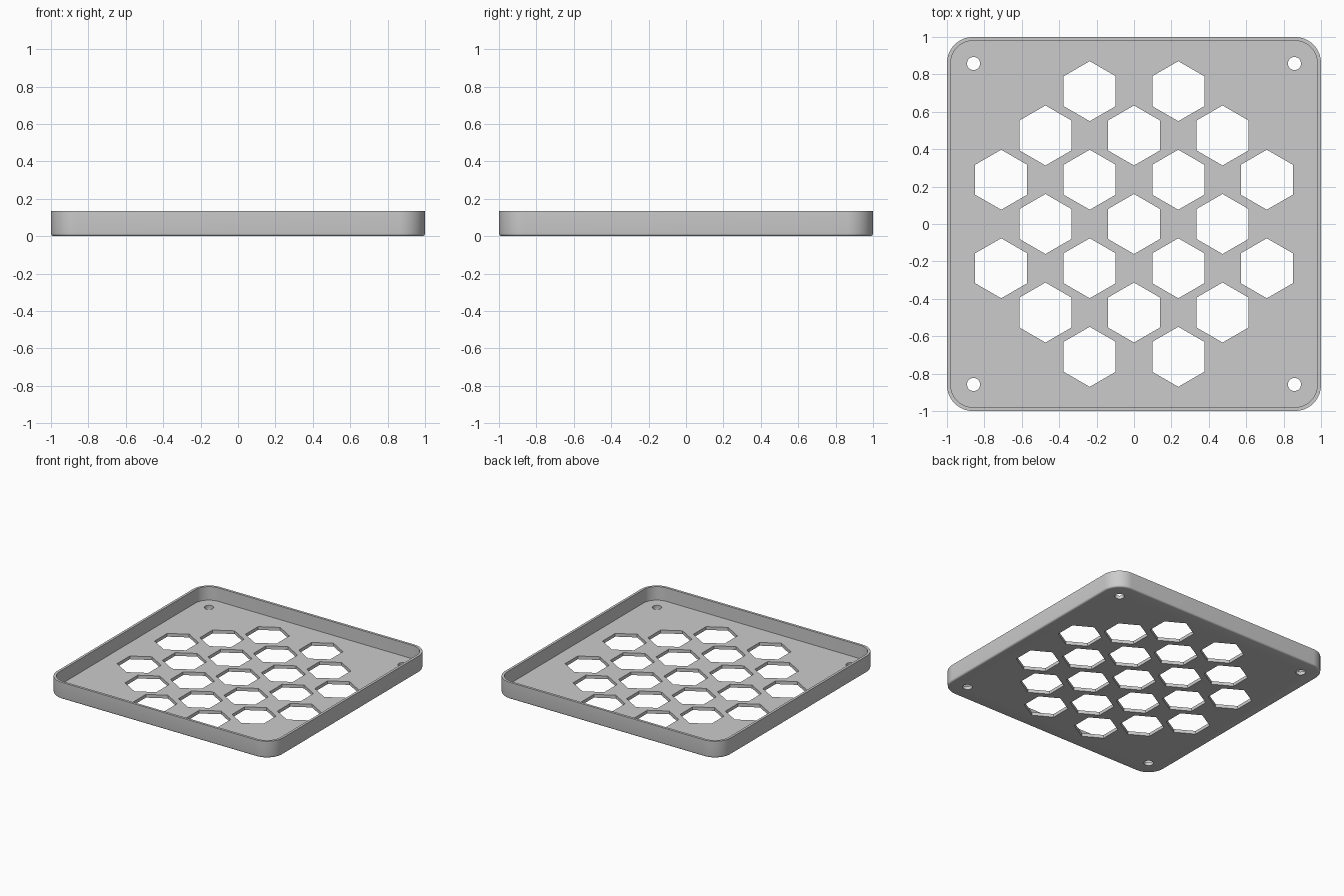
import bpy, bmesh
from math import cos, sin, pi, radians

cube = bpy.data.objects.get("Cube")
if cube:
    bpy.data.objects.remove(cube, do_unlink=True)

HEIGHT, FLOOR, WALL = 0.134, 0.026, 0.02
CORNER, FILLET = 0.14, 0.014
PITCH, HEX_R = 0.2367, 0.1604
SCREW, SCREW_R = 0.858, 0.035


def new_object(name, bm):
    bmesh.ops.recalc_face_normals(bm, faces=bm.faces[:])
    mesh = bpy.data.meshes.new(name)
    bm.to_mesh(mesh)
    bm.free()
    obj = bpy.data.objects.new(name, mesh)
    bpy.context.scene.collection.objects.link(obj)
    return obj


def rounded_square(bm, inset, z, steps=14):
    """Ring of vertices around a square whose corners share one centre."""
    ring = []
    c, r = 1 - CORNER, CORNER - inset
    for q, (sx, sy) in enumerate([(1, 1), (-1, 1), (-1, -1), (1, -1)]):
        for s in range(steps + 1):
            a = (q + s / steps) * pi / 2
            ring.append(bm.verts.new((sx * c + r * cos(a), sy * c + r * sin(a), z)))
    return ring


def loft(bm, rings):
    for a, b in zip(rings, rings[1:]):
        n = len(a)
        for i in range(n):
            j = (i + 1) % n
            bm.faces.new((a[i], a[j], b[j], b[i]))
    bm.faces.new(rings[0])
    bm.faces.new(rings[-1])


def prism(bm, sides, radius, x, y):
    """Upright prism with a corner pointing to +y, passing through the floor."""
    angles = [pi / 2 + 2 * pi * k / sides for k in range(sides)]
    loft(bm, [[bm.verts.new((x + radius * cos(a), y + radius * sin(a), z))
               for a in angles] for z in (-0.05, FLOOR + 0.04)])


# Tray: rounded bottom edge, outer wall, rim, inner wall, floor
bm = bmesh.new()
fillet = [(FILLET * (1 - sin(t)), FILLET * (1 - cos(t)))
          for t in (k * pi / 8 for k in range(5))]
profile = fillet + [(0, HEIGHT), (WALL, HEIGHT), (WALL, FLOOR)]
loft(bm, [rounded_square(bm, inset, z) for inset, z in profile])
tray = new_object("vent_cover_tray", bm)

# Cutters: staggered hexagonal vents and four screw holes
bm = bmesh.new()
for i in range(-3, 4):
    for j in range(-3, 4):
        if (i + j) % 2 == 0 and abs(i) + abs(j) < 6:
            prism(bm, 6, HEX_R, i * PITCH, j * PITCH)
for sx in (-1, 1):
    for sy in (-1, 1):
        prism(bm, 32, SCREW_R, sx * SCREW, sy * SCREW)
cutter = new_object("hole_cutter", bm)
cutter.hide_render = True

# Cut the holes and keep the result as plain mesh
mod = tray.modifiers.new("holes", 'BOOLEAN')
mod.operation = 'DIFFERENCE'
mod.solver = 'EXACT'
mod.object = cutter
bpy.context.view_layer.update()
evaluated = tray.evaluated_get(bpy.context.evaluated_depsgraph_get())
cut_mesh = bpy.data.meshes.new_from_object(evaluated)
tray.modifiers.clear()
tray.data = cut_mesh
bpy.data.objects.remove(cutter, do_unlink=True)

# Material
grey = bpy.data.materials.new("light_grey_plastic")
grey.use_nodes = True
color = (0.6, 0.6, 0.6, 1)
grey.diffuse_color = color
grey.node_tree.nodes["Principled BSDF"].inputs["Base Color"].default_value = color
tray.data.materials.clear()
tray.data.materials.append(grey)

# Smooth corners, crisp edges
bpy.ops.object.select_all(action='DESELECT')
tray.select_set(True)
bpy.context.view_layer.objects.active = tray
bpy.ops.object.shade_smooth_by_angle(angle=radians(30))
